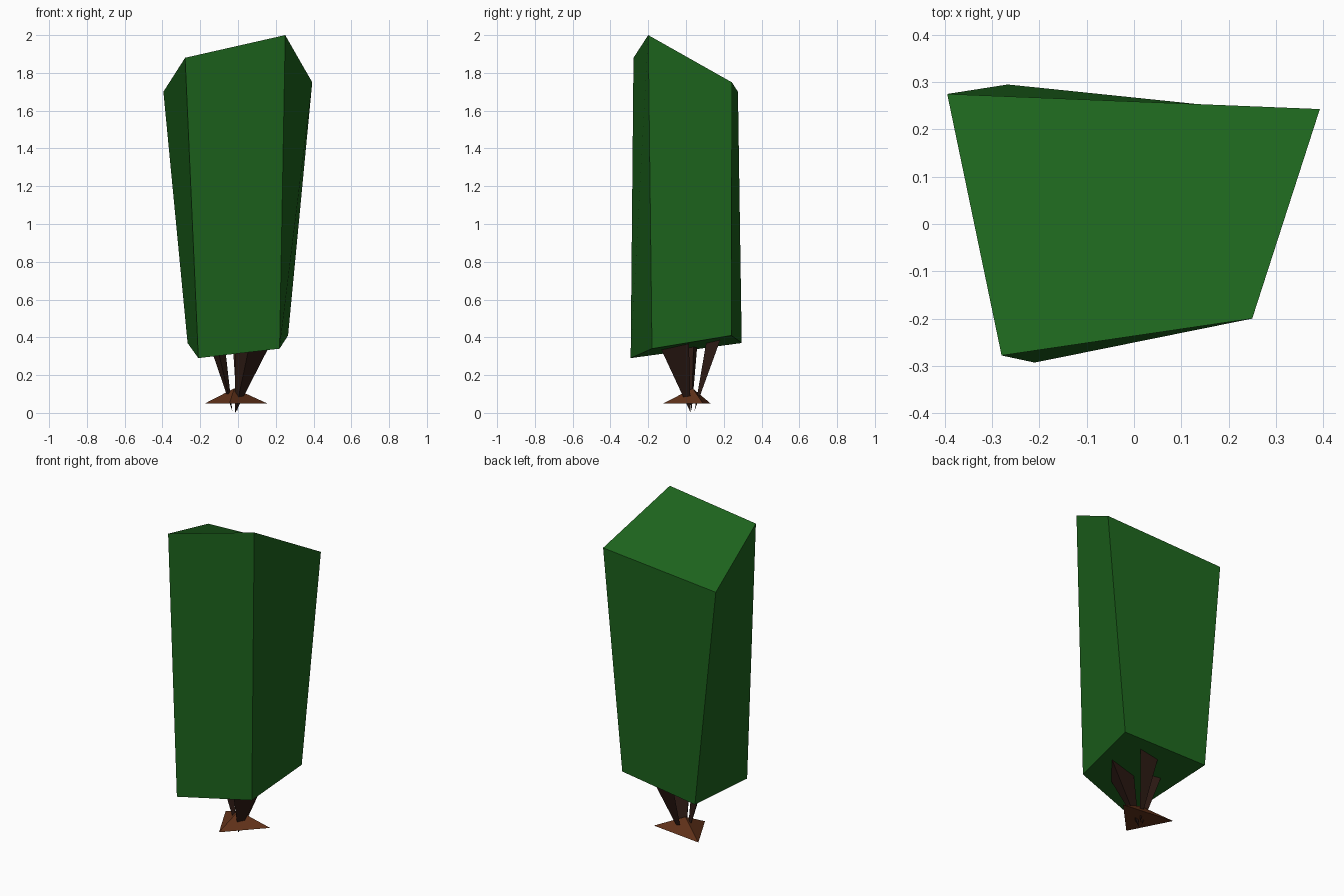
import bpy

if "Cube" in bpy.data.objects:
    bpy.data.objects.remove(bpy.data.objects["Cube"])

def material(name, rgb):
    m = bpy.data.materials.new(name)
    m.diffuse_color = (*rgb, 1)
    m.use_nodes = True
    m.node_tree.nodes["Principled BSDF"].inputs["Base Color"].default_value = m.diffuse_color
    return m

def build(name, verts, faces, mat):
    me = bpy.data.meshes.new(name)
    me.from_pydata(verts, [], faces)
    me.materials.append(mat)
    ob = bpy.data.objects.new(name, me)
    bpy.context.collection.objects.link(ob)
    return ob

def spike(name, ring, tip, mat, up):
    # Three-sided pyramid, pointing up or down; ring runs counter-clockwise
    sides = [(i, (i + 1) % 3, 3) for i in range(3)]
    faces = [(2, 1, 0)] + sides
    if not up:
        faces = [f[::-1] for f in faces]
    return build(name, ring + [tip], faces, mat)

leaf = material("leaf_green", (0.012, 0.125, 0.012))
soil = material("soil_brown", (0.12, 0.032, 0.010))
bark = material("bark_brown", (0.030, 0.012, 0.008))

# Foliage: irregular tapered block
bottom = [(-0.21, -0.293, 0.29), (0.22, -0.18, 0.34), (0.265, 0.24, 0.41), (-0.267, 0.295, 0.37)]
top = [(-0.28, -0.278, 1.88), (0.25, -0.20, 2.0), (0.393, 0.243, 1.75), (-0.395, 0.275, 1.70)]
sides = [(i, (i + 1) % 4, (i + 1) % 4 + 4, i + 4) for i in range(4)]
build("foliage", bottom + top, [(3, 2, 1, 0), (4, 5, 6, 7)] + sides, leaf)

# Low soil mound
spike("mound", [(-0.045, -0.12, 0.05), (0.155, 0.09, 0.05), (-0.175, 0.13, 0.05)],
      (-0.02, 0.035, 0.13), soil, True)

# Stems widening upward into the foliage
stems = {
    "stem_front": ([(-0.015, -0.02, 0.36), (0.06, -0.14, 0.355), (0.18, 0.015, 0.38)], (-0.015, 0.025, 0.0)),
    "stem_back": ([(-0.03, 0.18, 0.40), (0.04, 0.11, 0.39), (0.11, 0.19, 0.41)], (-0.005, 0.045, 0.01)),
    "stem_left": ([(-0.15, 0.06, 0.36), (-0.11, -0.02, 0.35), (-0.07, 0.04, 0.36)], (-0.03, 0.03, 0.01)),
}
for name, (ring, tip) in stems.items():
    spike(name, ring, tip, bark, False)
